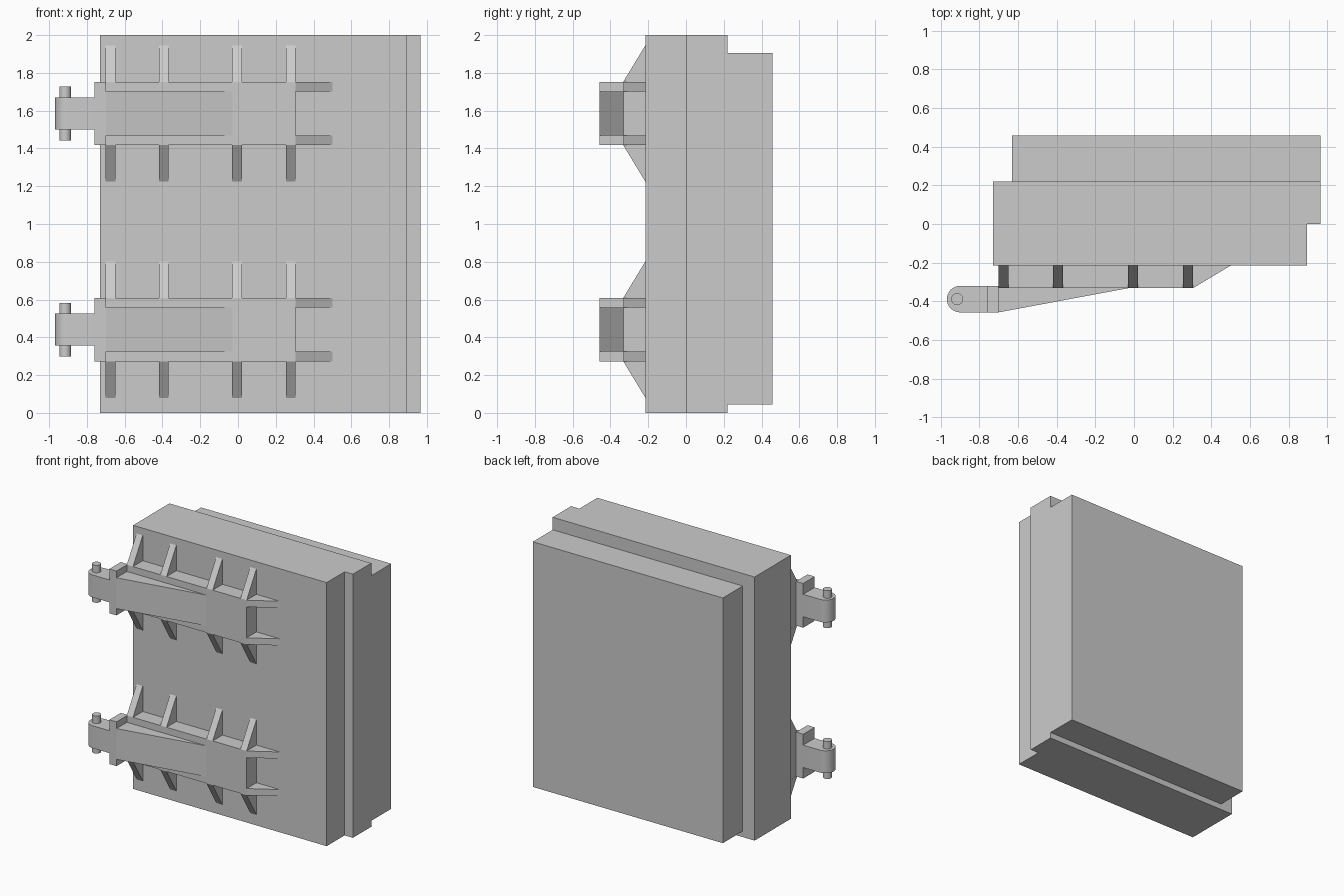
import bpy, bmesh, math
from mathutils import Vector

if "Cube" in bpy.data.objects:
    bpy.data.objects.remove(bpy.data.objects["Cube"])


def prism(name, profile, axis, lo, hi, smooth=False):
    """Extrude a 2D profile from lo to hi along an axis ('x': y,z profile; 'z': x,y profile)."""
    def place(p, h):
        return (h, p[0], p[1]) if axis == 'x' else (p[0], p[1], h)
    bm = bmesh.new()
    face = bm.faces.new([bm.verts.new(place(p, lo)) for p in profile])
    ext = bmesh.ops.extrude_face_region(bm, geom=[face])
    move = Vector(place((0, 0), hi - lo))
    bmesh.ops.translate(bm, vec=move,
                        verts=[v for v in ext['geom'] if isinstance(v, bmesh.types.BMVert)])
    bmesh.ops.recalc_face_normals(bm, faces=bm.faces)
    mesh = bpy.data.meshes.new(name)
    bm.to_mesh(mesh)
    bm.free()
    if smooth:
        mesh.shade_smooth()
        mesh.set_sharp_from_angle(angle=math.radians(35))
    ob = bpy.data.objects.new(name, mesh)
    bpy.context.collection.objects.link(ob)
    return ob


def rect(x0, x1, y0, y1):
    return [(x0, y0), (x1, y0), (x1, y1), (x0, y1)]


def arc(cx, cy, r, a0, a1, n):
    return [(cx + r * math.cos(math.radians(a0 + (a1 - a0) * i / n)),
             cy + r * math.sin(math.radians(a0 + (a1 - a0) * i / n))) for i in range(n + 1)]


FACE, PLATE, TOP = -0.215, -0.332, -0.457   # y of slab front, hinge plate, hinge collar

# Door slab with a stepped edge, and the smaller plug behind it
prism("door_slab", [(-0.73, FACE), (0.895, FACE), (0.895, 0.0), (0.965, 0.0),
                    (0.965, 0.22), (-0.73, 0.22)], 'z', 0, 2)
prism("door_plug", rect(-0.63, 0.965, 0.22, 0.458), 'z', 0.045, 1.905)


def hinge(label, z):
    h, inner = 0.168, 0.117   # half heights of plate and wedge
    # Mounting plate and its sloped centre strap
    prism(label + "_hinge_plate", rect(-0.70, 0.305, PLATE, FACE), 'z', z - h, z + h)
    prism(label + "_hinge_strap", [(-0.70, PLATE), (-0.70, TOP), (-0.03, PLATE)],
          'z', z - inner, z + inner)
    # Collar, rounded knuckle arm and pin
    prism(label + "_hinge_collar", rect(-0.76, -0.70, TOP, -0.32), 'z', z - h, z + h)
    r = (-0.32 - TOP) / 2
    cy = (-0.32 + TOP) / 2
    prism(label + "_hinge_arm", [(-0.76, TOP), (-0.76, -0.32)] + arc(-0.968 + r, cy, r, 90, 270, 16),
          'z', z - 0.085, z + 0.085, smooth=True)
    prism(label + "_hinge_pin", arc(-0.915, cy, 0.031, 0, 337.5, 15),
          'z', z - 0.142, z + 0.142, smooth=True)
    for side, word in ((1, "upper"), (-1, "lower")):
        # Tapered end gussets along the door
        z0, z1 = sorted((z + side * inner, z + side * h))
        prism(f"{label}_{word}_end_gusset", [(0.305, FACE), (0.305, PLATE), (0.50, FACE)], 'z', z0, z1)
        # Triangular ribs above and below the plate
        for i, x in enumerate((-0.675, -0.393, -0.006, 0.279)):
            prism(f"{label}_{word}_rib_{i + 1}",
                  [(FACE, z + side * h), (PLATE, z + side * h), (FACE, z + side * 0.361)],
                  'x', x - 0.026, x + 0.026)


hinge("top", 1.585)
hinge("bottom", 0.441)
